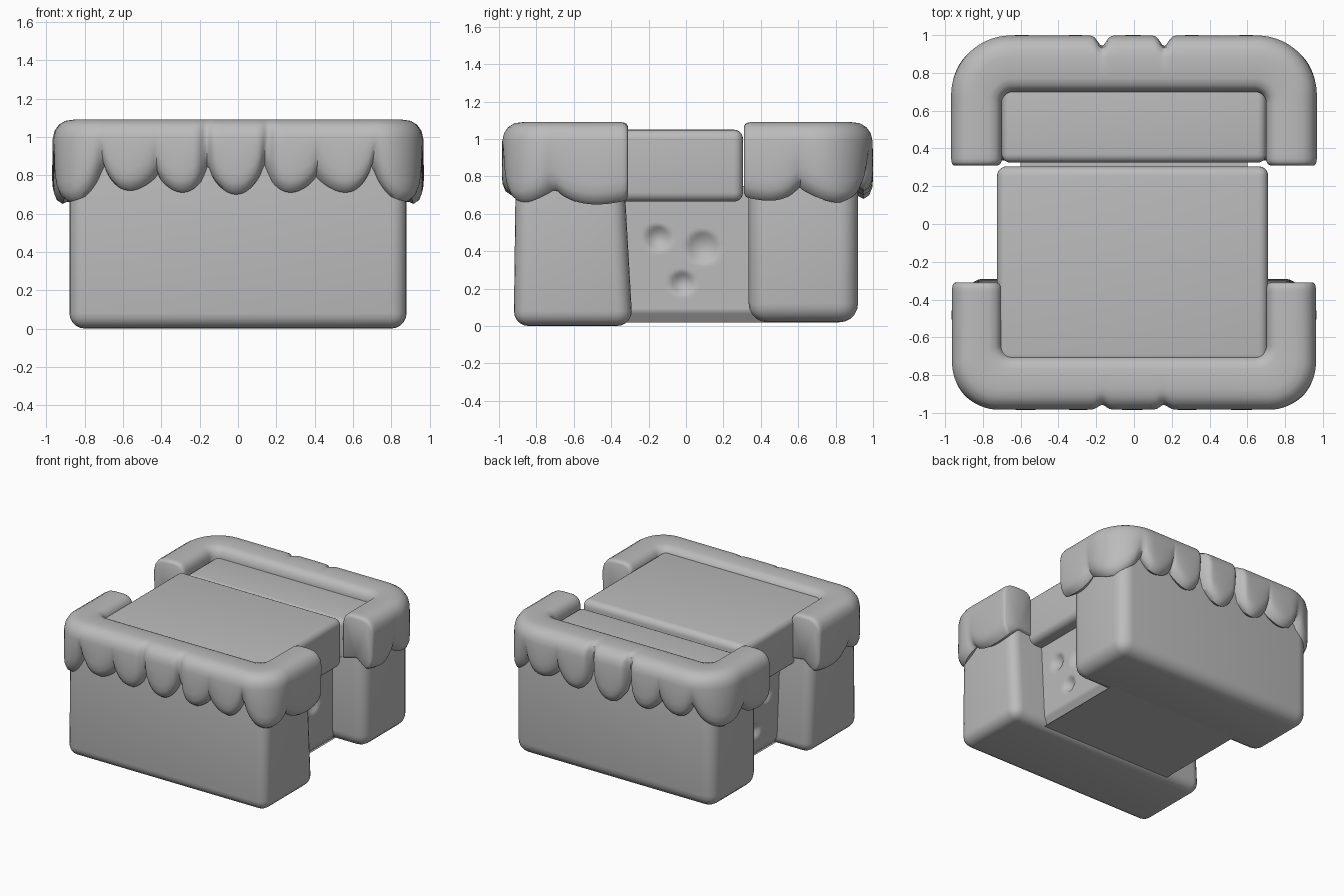
import bpy, bmesh, math
from mathutils import Vector

if "Cube" in bpy.data.objects:
    bpy.data.objects.remove(bpy.data.objects["Cube"])

mat = bpy.data.materials.new("clay grey")
mat.diffuse_color = (0.5, 0.5, 0.5, 1)
mat.use_nodes = True
mat.node_tree.nodes["Principled BSDF"].inputs["Base Color"].default_value = mat.diffuse_color


def finish(bm, name, angle=40):
    bmesh.ops.recalc_face_normals(bm, faces=bm.faces)
    me = bpy.data.meshes.new(name)
    bm.to_mesh(me)
    bm.free()
    me.materials.append(mat)
    ob = bpy.data.objects.new(name, me)
    bpy.context.collection.objects.link(ob)
    bpy.ops.object.select_all(action='DESELECT')
    bpy.context.view_layer.objects.active = ob
    ob.select_set(True)
    bpy.ops.object.shade_smooth_by_angle(angle=math.radians(angle))
    return ob


def box(lo, hi, bevel=0.0, segments=5):
    bm = bmesh.new()
    bmesh.ops.create_cube(bm, size=1)
    lo, hi = Vector(lo), Vector(hi)
    for v in bm.verts:
        v.co = Vector([(lo[i] + hi[i]) / 2 + v.co[i] * (hi[i] - lo[i]) for i in range(3)])
    if bevel:
        bmesh.ops.bevel(bm, geom=bm.edges[:], offset=bevel, segments=segments,
                        profile=0.5, affect='EDGES')
    return bm


# End blocks, the front one with a slightly flared foot
bm = box((-0.88, -0.92, 0.0), (0.88, -0.335, 0.95), 0.08)
for v in bm.verts:
    if v.co.z < 0.1 and v.co.y > -0.45:
        v.co.y += 0.045
    if v.co.z > 0.5 and v.co.y < -0.6:
        v.co.y += 0.01
finish(bm, "front_block")
finish(box((-0.88, 0.335, 0.02), (0.88, 0.92, 0.95), 0.1), "back_block")

# Middle core with shallow dimples on both sides
bm = box((-0.6, -0.5, 0.02), (0.6, 0.5, 0.75))
bmesh.ops.subdivide_edges(bm, edges=bm.edges[:], cuts=48, use_grid_fill=True)
dimples = [(-0.15, 0.47, 0.07), (0.09, 0.42, 0.09), (-0.02, 0.23, 0.065)]
for v in bm.verts:
    if abs(v.co.x) > 0.59:
        depth = 0.04 * max(0.0, 1 - (v.co.z - 0.02) / 0.06)
        for y, z, r in dimples:
            d = math.hypot(v.co.y - y, v.co.z - z) / r
            depth += 0.035 * max(0.0, 1 - d * d)
        v.co.x -= math.copysign(depth, v.co.x)
finish(bm, "dimpled_core")

# Top slabs
finish(box((-0.725, -0.74, 0.665), (0.71, 0.305, 1.05), 0.05), "main_slab")
finish(box((-0.70, 0.325, 0.69), (0.70, 0.76, 1.01), 0.045), "back_slab")


def u_path(hx, yo, r, y_end, n_side=16, n_arc=24, n_front=130):
    """U-shaped path with rounded corners, opening toward y = 0."""
    pts = []
    for i in range(n_side):
        pts.append(Vector((-hx, y_end + (yo - r - y_end) * i / n_side)))
    for i in range(n_arc):
        a = math.pi / 2 * i / n_arc
        pts.append(Vector((-hx + r - r * math.cos(a), yo - r + r * math.sin(a))))
    for i in range(n_front // 2):
        pts.append(Vector(((-hx + r) * (1 - 2 * i / n_front), yo)))
    return pts + [Vector((0, yo))] + [Vector((-p.x, p.y)) for p in reversed(pts)]


def icing(name, sign, hx, yo, r, cusps, heights, lows, groove):
    outer = u_path(hx, yo, r, 0.345)
    inner = u_path(0.70, 0.70, 0.06, 0.345)
    dist = [0.0]
    for a, b in zip(outer, outer[1:]):
        dist.append(dist[-1] + (b - a).length)
    half = dist[-1] / 2
    rings = []
    for p, q, s in zip(outer, inner, dist):
        s -= half
        # Lower edge hangs in rounded drips between the cusps
        k = max(i for i in range(len(cusps) - 1) if s >= cusps[i] or i == 0)
        t = min(1, max(0, (s - cusps[k]) / (cusps[k + 1] - cusps[k])))
        bulge = math.sin(math.pi * t) ** 0.65
        top_edge = heights[k] * (1 - t) + heights[k + 1] * t
        zb = top_edge + (lows[k] - top_edge) * bulge
        pull = 0.03 * (1 - bulge)
        dent = sum(groove * math.exp(-((abs(s - c)) / 0.03) ** 2) for c in (-0.17, 0.16))
        w = (q - p).length
        section = [(0.15, zb + 0.07), (0.09, zb + 0.02), (0.05 + pull, zb),
                   (0.02 + pull, zb + 0.02), (0.004 + pull * 0.8, zb + 0.06),
                   (pull * 0.5, zb + 0.11), (0.002, 0.985), (0.012, 1.03),
                   (0.035, 1.063), (0.07, 1.084), (0.115, 1.09),
                   (w - 0.07, 1.09), (w - 0.035, 1.08), (w - 0.01, 1.055),
                   (w, 1.02), (w, 0.72)]
        ring = []
        for i, (u, z) in enumerate(section):
            if 2 <= i <= 9:
                u += dent * (1 if i < 8 else 0.6)
            xy = p + (q - p) * (u / w)
            ring.append(Vector((xy.x, xy.y * sign, z)))
        rings.append(ring)

    # Rounded ends
    def ends(ring):
        c = sum(ring, Vector()) / len(ring)
        out = []
        for scale, push in ((0.985, 0.016), (0.95, 0.027), (0.88, 0.034)):
            out.append([c + (v - c) * scale - Vector((0, sign * push, 0)) for v in ring])
        return out
    rings = ends(rings[0])[::-1] + rings + ends(rings[-1])

    bm = bmesh.new()
    grid = [[bm.verts.new(v) for v in ring] for ring in rings]
    n = len(grid[0])
    for a, b in zip(grid, grid[1:]):
        for i in range(n):
            j = (i + 1) % n
            bm.faces.new((a[i], a[j], b[j], b[i]))
    bm.faces.new(grid[0])
    bm.faces.new(grid[-1])
    finish(bm, name, 50)


# Dripping rims over both ends
icing("front_icing", -1, 0.965, 0.985, 0.25,
      [-1.6, -1.12, -0.72, -0.43, -0.16, 0.14, 0.42, 0.72, 1.12, 1.6],
      [0.70, 0.74, 0.87, 0.81, 0.85, 0.86, 0.80, 0.87, 0.74, 0.70],
      [0.65, 0.66, 0.72, 0.71, 0.70, 0.71, 0.71, 0.66, 0.65], 0.025)
icing("back_icing", 1, 0.97, 1.0, 0.32,
      [-1.55, -1.22, -0.74, -0.45, -0.17, 0.16, 0.45, 0.74, 1.22, 1.55],
      [0.70, 0.75, 0.84, 0.81, 0.88, 0.88, 0.81, 0.84, 0.75, 0.70],
      [0.67, 0.66, 0.72, 0.70, 0.68, 0.70, 0.72, 0.66, 0.67], 0.055)
